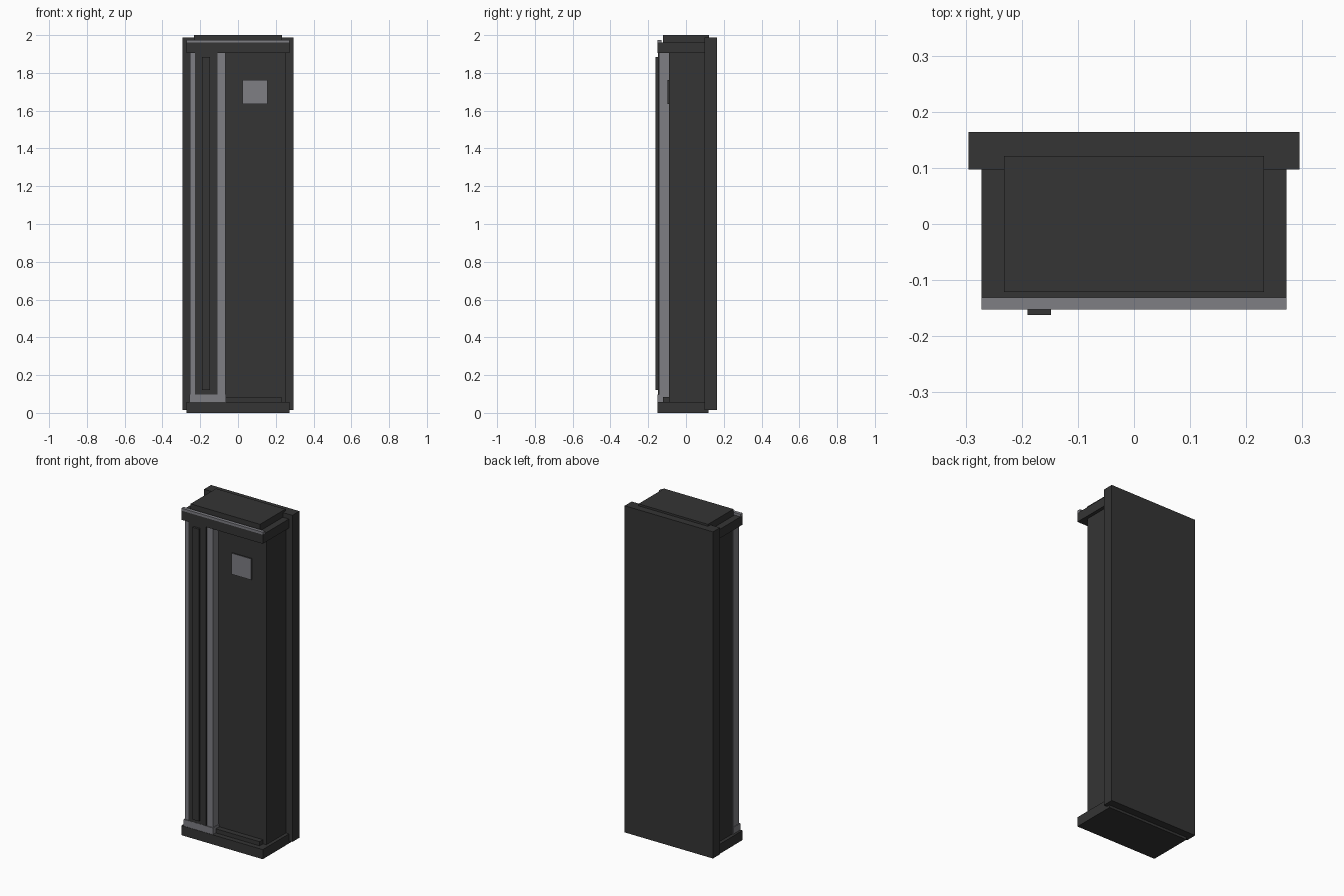
import bpy

cube = bpy.data.objects.get("Cube")
if cube:
    bpy.data.objects.remove(cube, do_unlink=True)


def material(name, color):
    m = bpy.data.materials.new(name)
    m.use_nodes = True
    m.diffuse_color = color
    m.node_tree.nodes["Principled BSDF"].inputs["Base Color"].default_value = color
    return m


charcoal = material("charcoal", (0.035, 0.035, 0.035, 1))
silver = material("silver grey", (0.21, 0.21, 0.23, 1))


def box(name, x, y, z, mat):
    """Box spanning the given (low, high) ranges."""
    bpy.ops.mesh.primitive_cube_add(size=1)
    ob = bpy.context.object
    ob.name = ob.data.name = name
    ob.location = [(a + b) / 2 for a, b in (x, y, z)]
    ob.scale = [b - a for a, b in (x, y, z)]
    bpy.ops.object.transform_apply(location=True, rotation=False, scale=True)
    ob.data.materials.append(mat)
    return ob


# Cabinet shell
box("back_panel", (-0.295, 0.295), (0.097, 0.164), (0.015, 1.988), charcoal)
box("cabinet_body", (-0.252, 0.252), (-0.09, 0.1), (0.05, 1.92), charcoal)
box("base_plinth", (-0.272, 0.272), (-0.152, 0.118), (0, 0.058), charcoal)
box("top_cap", (-0.272, 0.272), (-0.152, 0.118), (1.905, 1.96), charcoal)
box("top_cover", (-0.232, 0.232), (-0.121, 0.121), (1.955, 2.0), charcoal)
box("cap_trim", (-0.272, 0.272), (-0.152, -0.131), (1.96, 1.975), silver)

# Raised column on the front, with its foot, inlay and long bar
box("column", (-0.254, -0.066), (-0.144, -0.085), (0.055, 1.907), silver)
box("column_foot", (-0.258, -0.063), (-0.15, -0.085), (0.055, 0.098), silver)
box("column_inlay", (-0.228, -0.108), (-0.149, -0.14), (0.098, 1.906), charcoal)
box("long_bar", (-0.19, -0.148), (-0.162, -0.145), (0.12, 1.885), charcoal)

# Details on the flat front
box("lower_slat", (-0.063, 0.23), (-0.122, -0.085), (0.055, 0.083), charcoal)
box("plaque_back", (0.025, 0.157), (-0.097, -0.085), (1.635, 1.762), charcoal)
box("plaque_face", (0.025, 0.157), (-0.098, -0.097), (1.635, 1.762), silver)
